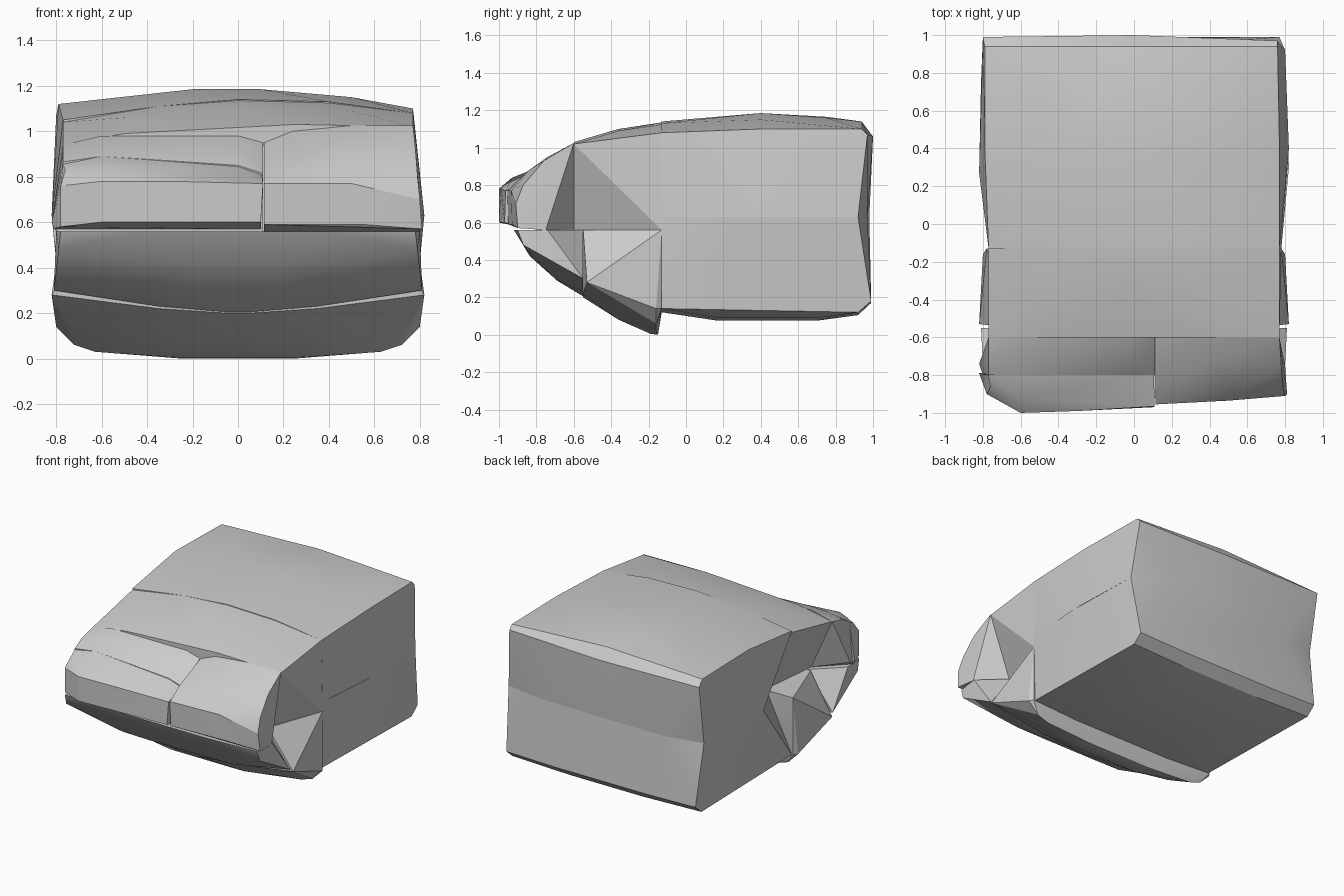
import bpy, bmesh, math

def hull(name, pts):
    """Convex panel wrapped around a few guide points."""
    bm = bmesh.new()
    for p in pts:
        bm.verts.new(p)
    res = bmesh.ops.convex_hull(bm, input=bm.verts[:])
    junk = {g for g in res["geom_interior"] + res["geom_unused"] if isinstance(g, bmesh.types.BMVert)}
    bmesh.ops.delete(bm, geom=list(junk), context='VERTS')
    bmesh.ops.recalc_face_normals(bm, faces=bm.faces[:])
    me = bpy.data.meshes.new(name)
    bm.to_mesh(me)
    bm.free()
    ob = bpy.data.objects.new(name, me)
    bpy.context.collection.objects.link(ob)
    bpy.ops.object.select_all(action='DESELECT')
    ob.select_set(True)
    bpy.context.view_layer.objects.active = ob
    bpy.ops.object.shade_smooth_by_angle(angle=math.radians(22))
    return ob

def sym(pts):
    """Add the mirror image across x = 0."""
    return pts + [(-x, y, z) for x, y, z in pts if x]

def row(y, xz):
    """Cross-section at depth y."""
    return [(x, y, z) for x, z in xz]

# rear body, upper half with crowned top and tucked left corner
hull("rear_body_top",
     row(-.13, [(-.77, 1.05), (-.35, 1.11), (0, 1.14), (.4, 1.13), (.77, 1.08), (.78, .63), (-.53, .63)])
     + row(.4, [(-.79, 1.12), (-.2, 1.185), (.1, 1.185), (.5, 1.15), (.77, 1.1), (.82, .63)])
     + row(.75, [(-.2, 1.165), (.2, 1.16)])
     + row(.94, [(-.79, 1.11), (0, 1.14), (.76, 1.1)])
     + [(-.8, .99, 1.07), (0, 1, 1.06), (.76, .97, 1.07)]
     + [(-.82, .27, .63), (-.81, .75, .63), (-.79, .92, .63), (.8, .92, .63), (-.5, .98, .63), (.5, .97, .63)])

# rear body, lower half
hull("rear_body_bottom",
     row(-.13, [(-.77, .14), (-.4, .12), (.4, .12), (.77, .14), (.78, .63), (-.53, .63)])
     + sym(row(.17, [(.62, .09), (.3, .075)]))
     + sym(row(.7, [(.62, .09), (.3, .075)]))
     + sym(row(.92, [(.77, .12), (.3, .105)]))
     + sym(row(.99, [(.77, .18), (.4, .17)]))
     + [(.82, .3, .63), (-.82, .27, .63), (-.81, .75, .63), (-.79, .92, .63), (.8, .92, .63),
        (-.5, .98, .63), (.5, .97, .63)])

# sloping top panel, tapering inward down to the side dents
hull("front_top_panel",
     row(-.13, [(-.77, 1.04), (-.35, 1.11), (0, 1.135), (.4, 1.125), (.77, 1.08), (.78, .56), (-.55, .56)])
     + row(-.36, [(-.5, 1.06), (0, 1.1), (.5, 1.09)])
     + row(-.6, [(-.77, .94), (-.5, .99), (0, 1.01), (.25, 1.03), (.77, 1.02), (.6, .56), (-.6, .56)]))

# right nose block
hull("nose_right",
     row(-.6, [(.115, .95), (.24, 1.0), (.5, 1.025), (.77, 1.025), (.6, .56), (.115, .56)])
     + [(.8, -.75, .56), (.81, -.9, .57), (.8, -.91, .7), (.79, -.87, .8), (.78, -.76, .93),
        (.115, -.95, .59), (.115, -.955, .77), (.55, -.93, .59), (.5, -.935, .77),
        (.115, -.84, .85), (.5, -.84, .88), (.4, -.74, .95)])

# left nose, upper step
hull("nose_left_upper",
     row(-.6, [(-.77, .94), (-.6, .98), (0, .98), (.11, .95), (.11, .56), (-.6, .56)])
     + row(-.72, [(-.77, .91), (-.5, .94), (0, .92)])
     + row(-.8, [(-.77, .865), (-.6, .89), (0, .85), (.11, .815), (.11, .56), (-.8, .56)])
     + [(-.82, -.74, .6)])

# left nose, front step
hull("nose_left_front",
     row(-.8, [(-.77, .855), (-.6, .89), (0, .845), (.105, .81), (.1, .57), (-.81, .57)])
     + [(-.78, -.9, .58), (-.78, -.9, .76), (-.6, -1, .6), (-.6, -1, .78), (-.3, -.99, .78),
        (.1, -.97, .6), (.11, -.965, .77), (-.6, -.93, .84), (-.76, -.86, .83), (-.82, -.79, .6)])

# lower front panel, curved underneath
hull("lower_front_panel",
     sym([(.78, -.9, .56), (.79, -.87, .48), (.8, -.74, .56), (.81, -.55, .3), (.6, -.55, .56),
          (.4, -.92, .56), (.55, -.83, .42), (.2, -.835, .42), (.45, -.7, .3), (.2, -.69, .29),
          (.35, -.55, .23), (.05, -.55, .205), (.76, -.7, .38)]))

# lower rear flap dropping to the ground
hull("lower_flap",
     sym([(.78, -.13, .56), (.63, -.55, .56), (.78, -.13, .14), (.8, -.16, .14), (.82, -.53, .28),
          (.72, -.16, .06), (.63, -.16, .03), (.25, -.15, 0), (.25, -.19, .005), (.35, -.55, .22),
          (.05, -.55, .2), (.3, -.36, .08), (.6, -.35, .12), (.4, -.13, .12)]))
